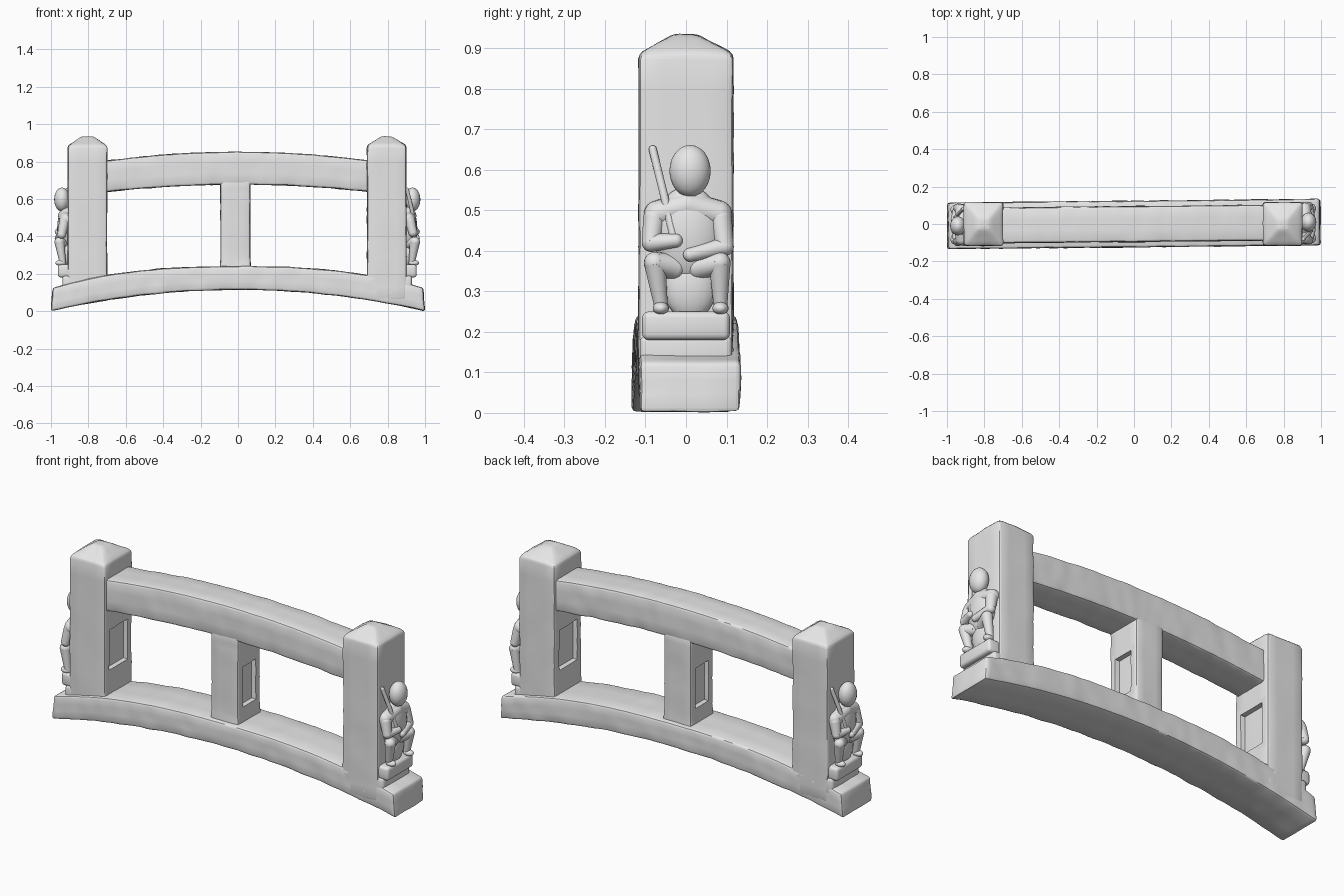
import bpy, bmesh, math
from mathutils import Vector, Matrix, noise

default = bpy.data.objects.get("Cube")
if default:
    bpy.data.objects.remove(default, do_unlink=True)

stone = bpy.data.materials.new("grey stone")
stone.use_nodes = True
stone.diffuse_color = (0.8, 0.8, 0.8, 1)
stone.node_tree.nodes["Principled BSDF"].inputs["Base Color"].default_value = (0.8, 0.8, 0.8, 1)


def finish(bm, name):
    mesh = bpy.data.meshes.new(name)
    bm.to_mesh(mesh)
    bm.free()
    mesh.materials.append(stone)
    mesh.shade_smooth()
    mesh.set_sharp_from_angle(angle=math.radians(40))
    bpy.context.collection.objects.link(bpy.data.objects.new(name, mesh))


def loft(sections):
    """Skin a row of four-cornered sections into a solid with rounded edges."""
    bm = bmesh.new()
    rings = [[bm.verts.new(p) for p in s] for s in sections]
    for a, b in zip(rings, rings[1:]):
        for i in range(4):
            j = (i + 1) % 4
            bm.faces.new((a[i], a[j], b[j], b[i]))
    bm.faces.new(rings[0][::-1])
    bm.faces.new(rings[-1])
    bmesh.ops.recalc_face_normals(bm, faces=bm.faces)
    sharp = [e for e in bm.edges if e.calc_face_angle(0) > 0.4]
    bmesh.ops.bevel(bm, geom=sharp, offset=0.012, segments=2, profile=0.5, affect='EDGES')
    return bm


def wear(bm, cuts):
    """Refine the surface and make it slightly uneven."""
    bmesh.ops.subdivide_edges(bm, edges=bm.edges, cuts=cuts, use_grid_fill=True)
    bm.normal_update()
    moves = [v.normal * noise.noise(v.co * 14) * 0.004 for v in bm.verts]
    for v, move in zip(bm.verts, moves):
        v.co += move


def arched_beam(name, length, half, bottom, top):
    sections = []
    for i in range(33):
        x = length * (i / 16 - 1)
        lean = 0.01 * x
        sections.append([(x, lean - half, bottom(x)), (x, lean + half, bottom(x)),
                         (x * 0.99, lean + half, top(x)), (x * 0.99, lean - half, top(x))])
    bm = loft(sections)
    wear(bm, 2)
    finish(bm, name)


def post(name, x, rings, niche_sides):
    bm = loft([[(x - a, -b, z), (x + a, -b, z), (x + a, b, z), (x - a, b, z)]
               for z, a, b in rings])
    # Sink a niche into the middle panel of each chosen side
    bm.normal_update()
    panels = [f for f in bm.faces if abs(f.calc_center_median().z - 0.425) < 0.01
              and any(f.normal.x * side > 0.99 for side in niche_sides)]
    bmesh.ops.inset_individual(bm, faces=panels, thickness=0.04)
    bmesh.ops.inset_individual(bm, faces=panels, thickness=0.005, depth=-0.022)
    wear(bm, 3)
    finish(bm, name)


# Arched sill and handrail
arched_beam("lower_beam", 1.0, 0.124,
            lambda x: 0.115 * (1 - x * x), lambda x: 0.24 - 0.115 * abs(x) ** 2.5)
arched_beam("top_rail", 0.74, 0.095,
            lambda x: 0.677 - 0.08 * x * x, lambda x: 0.852 - 0.095 * x * x)

# Posts with pointed caps and niches facing the openings
end_rings = [(0.06, 0.106, 0.117), (0.29, 0.105, 0.116), (0.56, 0.105, 0.116),
             (0.885, 0.105, 0.116), (0.935, 0.028, 0.028)]
middle_rings = [(0.2, 0.084, 0.1), (0.29, 0.08, 0.095), (0.56, 0.08, 0.095), (0.7, 0.081, 0.095)]
post("left_post", 0.795, end_rings, [-1])
post("right_post", -0.805, end_rings, [1])
post("middle_post", -0.014, middle_rings, [-1, 1])


def box(bm, low, high):
    low, high = Vector(low), Vector(high)
    size = Matrix.Diagonal((*(high - low), 1))
    bmesh.ops.create_cube(bm, size=1, matrix=Matrix.Translation((low + high) / 2) @ size)


def ball(bm, centre, radii):
    bmesh.ops.create_uvsphere(bm, u_segments=20, v_segments=12, radius=1,
                              matrix=Matrix.Translation(centre) @ Matrix.Diagonal((*radii, 1)))


def limb(bm, points, radii):
    """Tapered limb with a rounded joint at every point."""
    points = [Vector(p) for p in points]
    for p, r in zip(points, radii):
        ball(bm, p, (r, r, r))
    for a, b, ra, rb in zip(points, points[1:], radii, radii[1:]):
        turn = (b - a).to_track_quat('Z', 'Y').to_matrix().to_4x4()
        bmesh.ops.create_cone(bm, cap_ends=True, segments=20, radius1=ra, radius2=rb,
                              depth=(b - a).length, matrix=Matrix.Translation((a + b) / 2) @ turn)


def seated_figure(name, post_face, turn):
    """Seated figure on a ledge, against the outer face of a post."""
    bm = bmesh.new()
    # Ledge and step
    box(bm, (-0.03, -0.108, 0.18), (0.055, 0.108, 0.25))
    box(bm, (-0.03, -0.114, 0.1), (0.03, 0.114, 0.19))
    bmesh.ops.bevel(bm, geom=bm.edges[:], offset=0.015, segments=3, profile=0.5, affect='EDGES')
    # Head, torso, shoulders and lap
    ball(bm, (0.033, 0.01, 0.597), (0.042, 0.051, 0.064))
    ball(bm, (0.012, 0.005, 0.44), (0.047, 0.085, 0.12))
    limb(bm, [(0.012, -0.07, 0.49), (0.018, 0.005, 0.51), (0.012, 0.08, 0.49)],
         [0.034, 0.036, 0.034])
    ball(bm, (0.01, 0.01, 0.31), (0.033, 0.065, 0.08))
    # Arms meeting over the lap
    limb(bm, [(0.02, -0.078, 0.48), (0.035, -0.086, 0.42), (0.055, -0.025, 0.425)],
         [0.028, 0.023, 0.017])
    limb(bm, [(0.02, 0.085, 0.48), (0.035, 0.095, 0.41), (0.055, 0.01, 0.39)],
         [0.028, 0.023, 0.017])
    # Legs and feet
    for hip, knee, foot in ((-0.03, -0.077, -0.062), (0.03, 0.083, 0.085)):
        limb(bm, [(0.02, hip, 0.36), (0.046, knee, 0.37), (0.03, foot, 0.265)],
             [0.032, 0.027, 0.017])
        ball(bm, (0.04, foot, 0.258), (0.028, 0.02, 0.016))
    # Staff
    limb(bm, [(0.004, -0.082, 0.65), (0.03, -0.055, 0.54), (0.05, -0.03, 0.43)],
         [0.01, 0.01, 0.01])
    bmesh.ops.translate(bm, verts=bm.verts, vec=(post_face, 0, 0))
    bmesh.ops.rotate(bm, verts=bm.verts, cent=(0, 0, 0), matrix=Matrix.Rotation(turn, 3, 'Z'))
    finish(bm, name)


seated_figure("left_figure", 0.9, 0)
seated_figure("right_figure", 0.908, math.pi)
